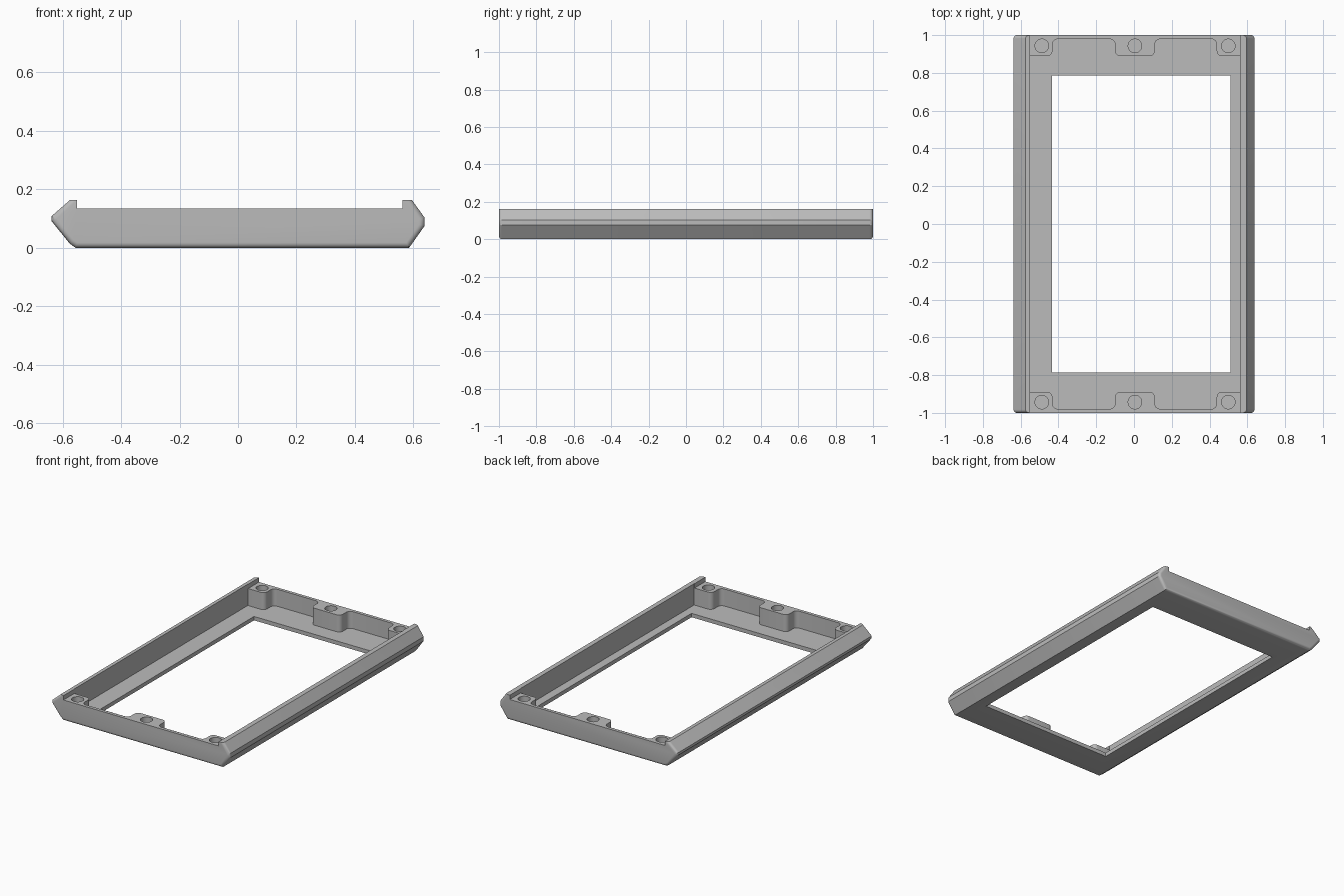
import bpy
import bmesh

cube = bpy.data.objects.get("Cube")
if cube:
    bpy.data.objects.remove(cube, do_unlink=True)

FLOOR_Z = 0.025
RIM_Z = 0.135
TOP_Z = 0.163

grey = bpy.data.materials.new("plain grey")
grey.use_nodes = True
colour = (0.5, 0.5, 0.5, 1)
grey.diffuse_color = colour
grey.node_tree.nodes["Principled BSDF"].inputs["Base Color"].default_value = colour


def prism(name, points, axis, low, high, round_edge=None, radius=0.02):
    """Extrude an outline along y or z, rounding the edges picked by a rule."""
    bm = bmesh.new()

    def ring(level):
        if axis == "y":
            return [bm.verts.new((a, level, b)) for a, b in points]
        return [bm.verts.new((a, b, level)) for a, b in points]

    start, end = ring(low), ring(high)
    bm.faces.new(start)
    bm.faces.new(end[::-1])
    for i in range(len(points)):
        j = (i + 1) % len(points)
        bm.faces.new((start[i], end[i], end[j], start[j]))
    bmesh.ops.recalc_face_normals(bm, faces=bm.faces[:])
    if round_edge:
        edges = [e for e in bm.edges if round_edge(e.verts[0].co, e.verts[1].co)]
        bmesh.ops.bevel(bm, geom=edges, offset=radius, segments=6,
                        profile=0.5, affect="EDGES", clamp_overlap=False)
        bmesh.ops.recalc_face_normals(bm, faces=bm.faces[:])
    mesh = bpy.data.meshes.new(name)
    bm.to_mesh(mesh)
    bm.free()
    mesh.materials.append(grey)
    obj = bpy.data.objects.new(name, mesh)
    bpy.context.collection.objects.link(obj)
    return obj


def cut(target, cutter):
    cutter.hide_render = True
    bpy.context.view_layer.objects.active = target
    mod = target.modifiers.new("cut", "BOOLEAN")
    mod.operation = "DIFFERENCE"
    mod.solver = "EXACT"
    mod.object = cutter
    bpy.ops.object.modifier_apply(modifier=mod.name)
    bpy.data.objects.remove(cutter, do_unlink=True)


# Frame body: pointed side rails with raised lips, rounded at both ends
section = [(-0.555, 0), (0.585, 0), (0.638, 0.075), (0.638, 0.103),
           (0.595, TOP_Z), (0.562, TOP_Z), (0.562, RIM_Z),
           (-0.55, RIM_Z), (-0.55, TOP_Z), (-0.575, TOP_Z),
           (-0.638, 0.108), (-0.638, 0.092), (-0.575, 0.014)]


def outer_end_edge(a, b):
    same_end = abs(a.y - b.y) < 1e-5
    on_top = min(a.z, b.z) > RIM_Z - 1e-4
    return same_end and not on_top


frame = prism("frame", section, "y", -1, 1, outer_end_edge, 0.018)

# Inner pocket, shaped around the screw lugs at both ends
LUG_Y, WALL_Y = 0.889, 0.979
half = [(0.564, LUG_Y)]
for right, left in ((0.438, 0.11), (-0.10, -0.432)):
    half += [(right, LUG_Y), (right, WALL_Y), (left, WALL_Y), (left, LUG_Y)]
half.append((-0.552, LUG_Y))
outline = half + [(x, -y) for x, y in reversed(half)]


def lug_corner(a, b):
    return abs(a.z - b.z) > 0.1 and abs(a.x) < 0.5


cut(frame, prism("pocket_cutter", outline, "z", FLOOR_Z, 0.3, lug_corner, 0.028))

# Window through the floor
window = [(-0.435, -0.785), (0.51, -0.785), (0.51, 0.785), (-0.435, 0.785)]
cut(frame, prism("window_cutter", window, "z", -0.1, 0.1))

# Blind screw holes in the lugs
for x in (-0.488, 0.005, 0.499):
    for y in (-0.943, 0.943):
        bpy.ops.mesh.primitive_cylinder_add(vertices=32, radius=0.036, depth=0.2,
                                            location=(x, y, FLOOR_Z + 0.1))
        hole = bpy.context.object
        hole.name = "hole_cutter"
        hole.data.materials.append(grey)
        cut(frame, hole)

# Smooth the rounded corners, keep the rest crisp
bpy.ops.object.select_all(action="DESELECT")
frame.select_set(True)
bpy.context.view_layer.objects.active = frame
bpy.ops.object.shade_smooth_by_angle(angle=0.45)
